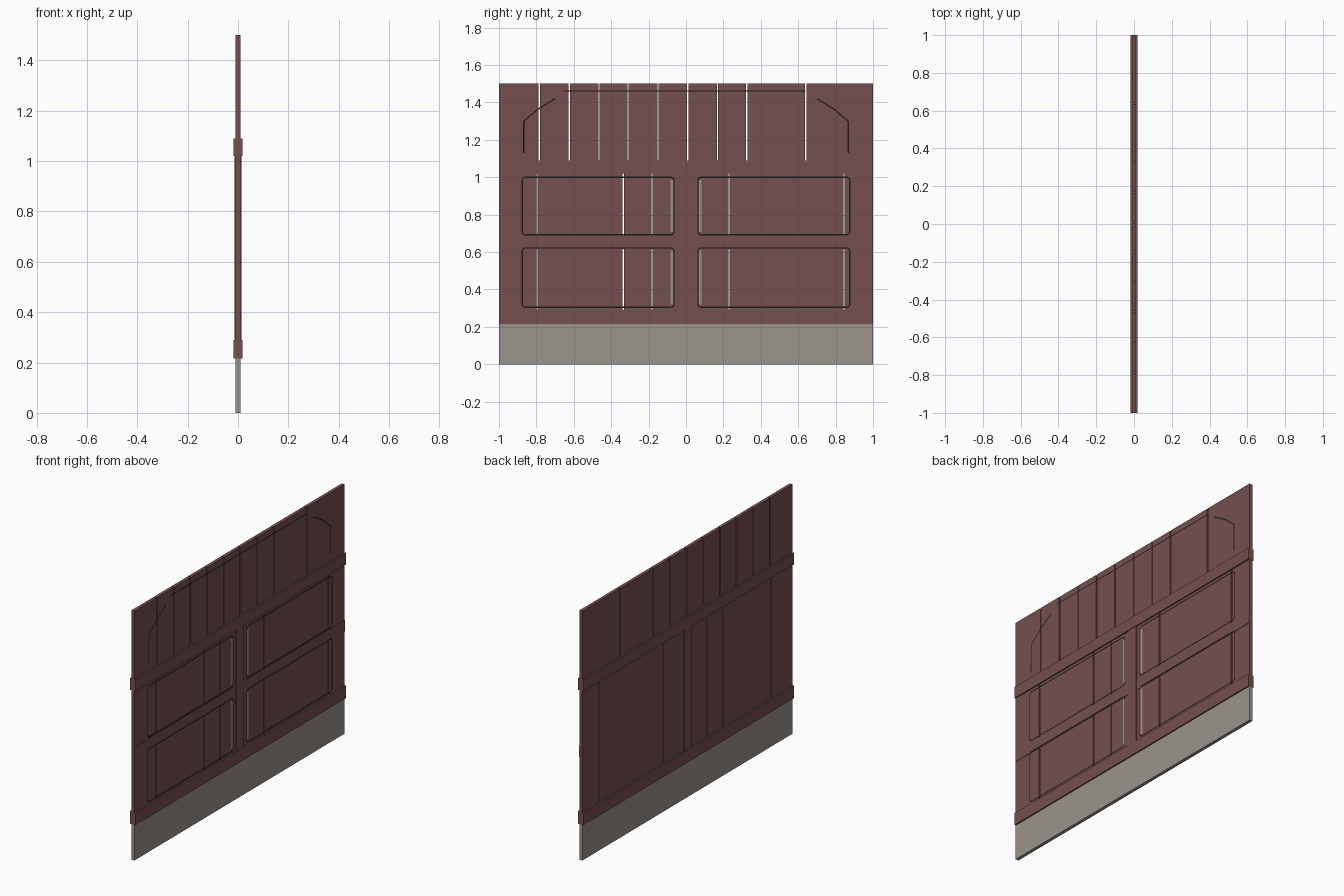
import bpy, bmesh, math
from mathutils import Vector

if "Cube" in bpy.data.objects:
    bpy.data.objects.remove(bpy.data.objects["Cube"])


def material(name, rgb):
    m = bpy.data.materials.new(name)
    m.diffuse_color = (*rgb, 1)
    m.use_nodes = True
    m.node_tree.nodes["Principled BSDF"].inputs["Base Color"].default_value = m.diffuse_color
    return m


WOOD = material("red brown wood", (0.181, 0.080, 0.080))
STONE = material("grey stone", (0.328, 0.292, 0.270))
DARK = material("dark seam", (0.012, 0.009, 0.008))


def finish(name, bm, mat):
    me = bpy.data.meshes.new(name)
    bm.to_mesh(me)
    bm.free()
    me.materials.append(mat)
    ob = bpy.data.objects.new(name, me)
    bpy.context.collection.objects.link(ob)
    return ob


def box(name, x0, x1, y0, y1, z0, z1, mat):
    bm = bmesh.new()
    bmesh.ops.create_cube(bm, size=1)
    for v in bm.verts:
        v.co = (x1 if v.co.x > 0 else x0, y1 if v.co.y > 0 else y0, z1 if v.co.z > 0 else z0)
    return finish(name, bm, mat)


def planks(name, gaps, z0, z1, gap=0.007):
    edges = [-1 - gap / 2] + gaps + [1 + gap / 2]
    for i, (a, b) in enumerate(zip(edges, edges[1:])):
        box(f"{name}_{i + 1}", -0.01, 0.01, a + gap / 2, b - gap / 2, z0, z1, WOOD)


def ribbon(name, pts, width, x, mat, closed):
    """Thin flat line in the y-z plane, facing +x."""
    p = [Vector(q) for q in pts]
    n = len(p)
    bm = bmesh.new()
    pairs = []
    for i in range(n):
        a = p[(i - 1) % n] if closed or i else p[i]
        b = p[(i + 1) % n] if closed or i < n - 1 else p[i]
        d = (b - a).normalized()
        o = Vector((-d.y, d.x)) * width / 2
        pairs.append([bm.verts.new((x, *(p[i] + s * o))) for s in (1, -1)])
    for i in range(n if closed else n - 1):
        a, b = pairs[i], pairs[(i + 1) % n]
        f = bm.faces.new((a[0], a[1], b[1], b[0]))
        f.normal_update()
        if f.normal.x < 0:
            f.normal_flip()
    return finish(name, bm, mat)


def rounded(y0, y1, z0, z1, r=0.018, steps=4):
    pts = []
    for k, (cy, cz) in enumerate([(y1 - r, z1 - r), (y0 + r, z1 - r), (y0 + r, z0 + r), (y1 - r, z0 + r)]):
        for s in range(steps + 1):
            t = math.pi / 2 * (k + s / steps)
            pts.append((cy + r * math.cos(t), cz + r * math.sin(t)))
    return pts


# Stone footing
box("stone_base", -0.01, 0.01, -1, 1, 0, 0.215, STONE)

# Plank infill, upper and lower
planks("upper_plank", [-0.785, -0.625, -0.465, -0.31, -0.15, 0.01, 0.168, 0.325, 0.64], 1.09, 1.5)
planks("lower_plank", [-0.797, -0.335, -0.182, 0.23, 0.845], 0.29, 1.02)

# Heavy rails, thin middle rail on one side, centre post
box("bottom_rail", -0.018, 0.018, -1, 1, 0.215, 0.29, WOOD)
box("top_rail", -0.018, 0.018, -1, 1, 1.02, 1.09, WOOD)
box("middle_rail", 0.0, 0.0125, -1, 1, 0.617, 0.685, WOOD)
box("centre_post", -0.0145, 0.0145, -0.036, 0.036, 0.29, 1.02, WOOD)

# Fine panel outlines with pale strips beside the post
for side in (-1, 1):
    for row, (z0, z1) in {"lower": (0.305, 0.622), "upper": (0.692, 1.0)}.items():
        tag = f"{row}_{'left' if side < 0 else 'right'}"
        y0, y1 = sorted((side * 0.064, side * 0.876))
        ribbon(f"panel_seam_{tag}", rounded(y0, y1, z0, z1), 0.007, 0.0128, DARK, True)
        a, b = sorted((side * 0.069, side * 0.083))
        box(f"pale_strip_{tag}", 0.0095, 0.0104, a, b, z0 + 0.015, z1 - 0.015, STONE)

# Seam across the upper planks
ribbon("upper_seam", [(-0.65, 1.462), (0.64, 1.462)], 0.006, 0.0104, DARK, False)
for side in (-1, 1):
    ribbon(f"upper_corner_seam_{'left' if side < 0 else 'right'}",
           [(side * y, z) for y, z in [(0.867, 1.13), (0.867, 1.30), (0.79, 1.365), (0.70, 1.42)]],
           0.007, 0.0104, DARK, False)
